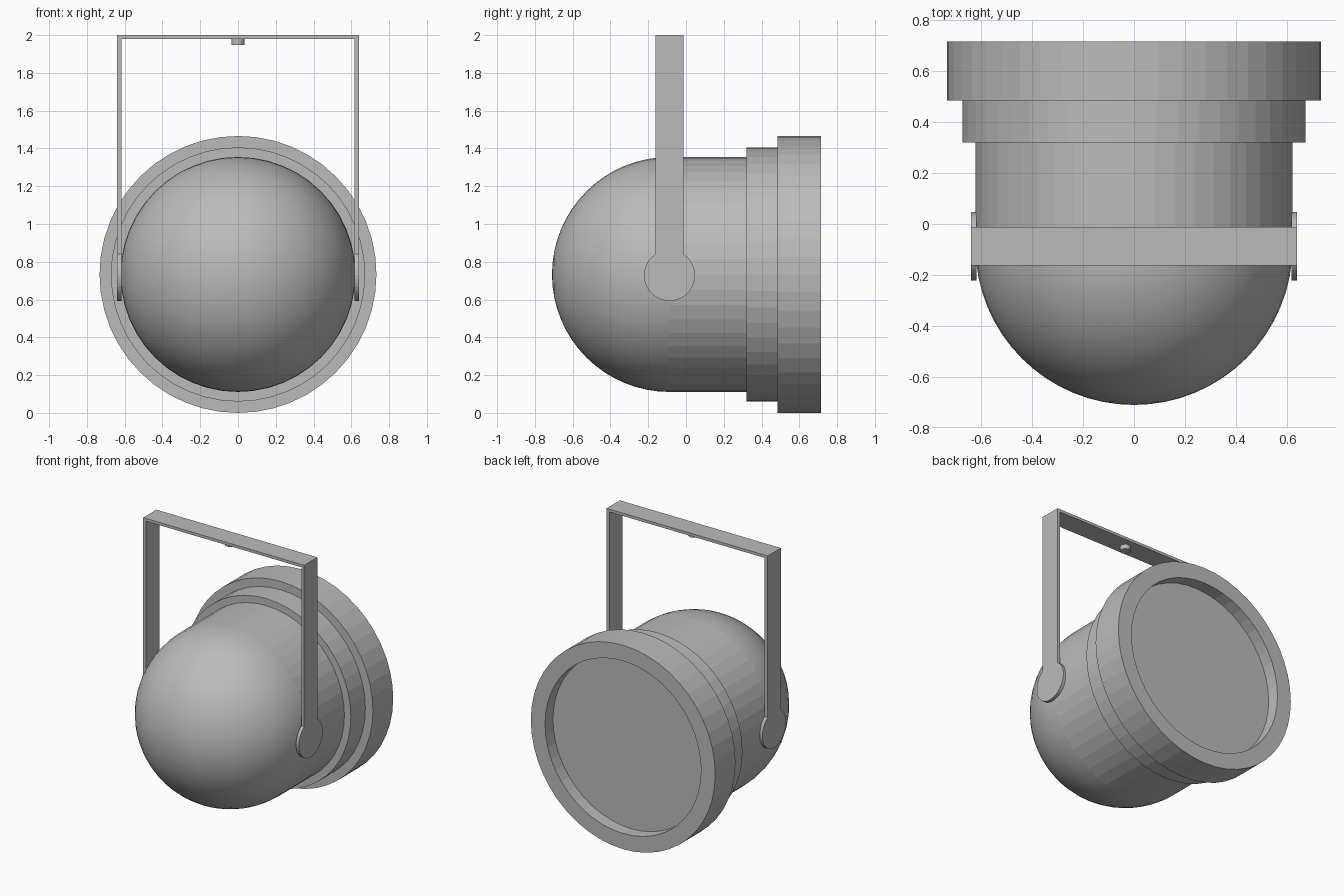
import bpy, bmesh, math

if "Cube" in bpy.data.objects:
    bpy.data.objects.remove(bpy.data.objects["Cube"])

AXIS_Z = 0.733     # height of the lamp axis
PIVOT_Y = -0.0875  # bracket pivot, also the dome centre
BODY_R = 0.622
SIDES = 48

grey = bpy.data.materials.new("housing grey")
grey.use_nodes = True
grey.diffuse_color = (0.5, 0.5, 0.5, 1)
grey.node_tree.nodes["Principled BSDF"].inputs["Base Color"].default_value = (0.5, 0.5, 0.5, 1)


def finish(name, bm, smooth=False):
    bmesh.ops.remove_doubles(bm, verts=bm.verts, dist=1e-5)
    bmesh.ops.recalc_face_normals(bm, faces=bm.faces)
    for f in bm.faces:
        f.smooth = smooth
    mesh = bpy.data.meshes.new(name)
    bm.to_mesh(mesh)
    bm.free()
    mesh.materials.append(grey)
    obj = bpy.data.objects.new(name, mesh)
    bpy.context.collection.objects.link(obj)
    return obj


def lathe(name, profile, smooth=False):
    """Spin (radius, y) points about the lamp axis."""
    bm = bmesh.new()
    verts = [bm.verts.new((0, y, AXIS_Z + r)) for r, y in profile]
    edges = [bm.edges.new(pair) for pair in zip(verts, verts[1:])]
    bmesh.ops.spin(bm, geom=verts + edges, cent=(0, 0, AXIS_Z), axis=(0, 1, 0),
                   angle=math.tau, steps=SIDES)
    bmesh.ops.dissolve_degenerate(bm, edges=bm.edges, dist=1e-6)
    return finish(name, bm, smooth)


def extrude_x(name, outline, x0, x1):
    """Extrude a (y, z) outline along x."""
    bm = bmesh.new()
    face = bm.faces.new([bm.verts.new((x0, y, z)) for y, z in outline])
    new = bmesh.ops.extrude_face_region(bm, geom=[face])["geom"]
    bmesh.ops.translate(bm, vec=(x1 - x0, 0, 0),
                        verts=[v for v in new if isinstance(v, bmesh.types.BMVert)])
    return finish(name, bm)


# Rounded back of the housing
arc = [i * math.pi / 32 for i in range(17)]
lathe("dome", [(BODY_R * math.sin(a), PIVOT_Y - BODY_R * math.cos(a)) for a in arc], True)

# Faceted barrel, stepped collar and the rim with its recess
lathe("barrel", [(BODY_R, PIVOT_Y), (BODY_R, 0.32)])
lathe("collar", [(BODY_R, 0.32), (0.673, 0.32), (0.673, 0.485)])
lathe("rim", [(0.673, 0.485), (0.733, 0.485), (0.733, 0.715), (0.62, 0.715), (0.62, 0.625)])

# Flat lens at the bottom of the recess
lathe("lens", [(0.62, 0.625), (0, 0.625)])

# Bracket arms with round pivot ends, mirrored left and right
HALF, EYE_R, OUT, IN, TOP = 0.075, 0.135, 0.64, 0.617, 2.0
start = math.asin(HALF / EYE_R)
angles = [start + (math.tau - 2 * start) * i / 32 for i in range(33)]
arm = [(PIVOT_Y + EYE_R * math.sin(a), AXIS_Z - 0.005 + EYE_R * math.cos(a)) for a in angles]
arm += [(PIVOT_Y - HALF, TOP), (PIVOT_Y + HALF, TOP)]
for side, sign in (("left", 1), ("right", -1)):
    extrude_x(side + "_bracket_arm", arm, sign * IN, sign * OUT)

# Bracket crossbar
bar = [(PIVOT_Y + HALF * s, z) for s, z in ((-1, 1.98), (1, 1.98), (1, TOP), (-1, TOP))]
extrude_x("bracket_crossbar", bar, -IN, IN)

# Mounting stud under the crossbar
bpy.ops.mesh.primitive_cylinder_add(vertices=24, radius=0.034, depth=0.035,
                                    location=(0, PIVOT_Y, 1.9645))
stud = bpy.context.object
stud.name = "mounting_stud"
stud.data.materials.append(grey)
